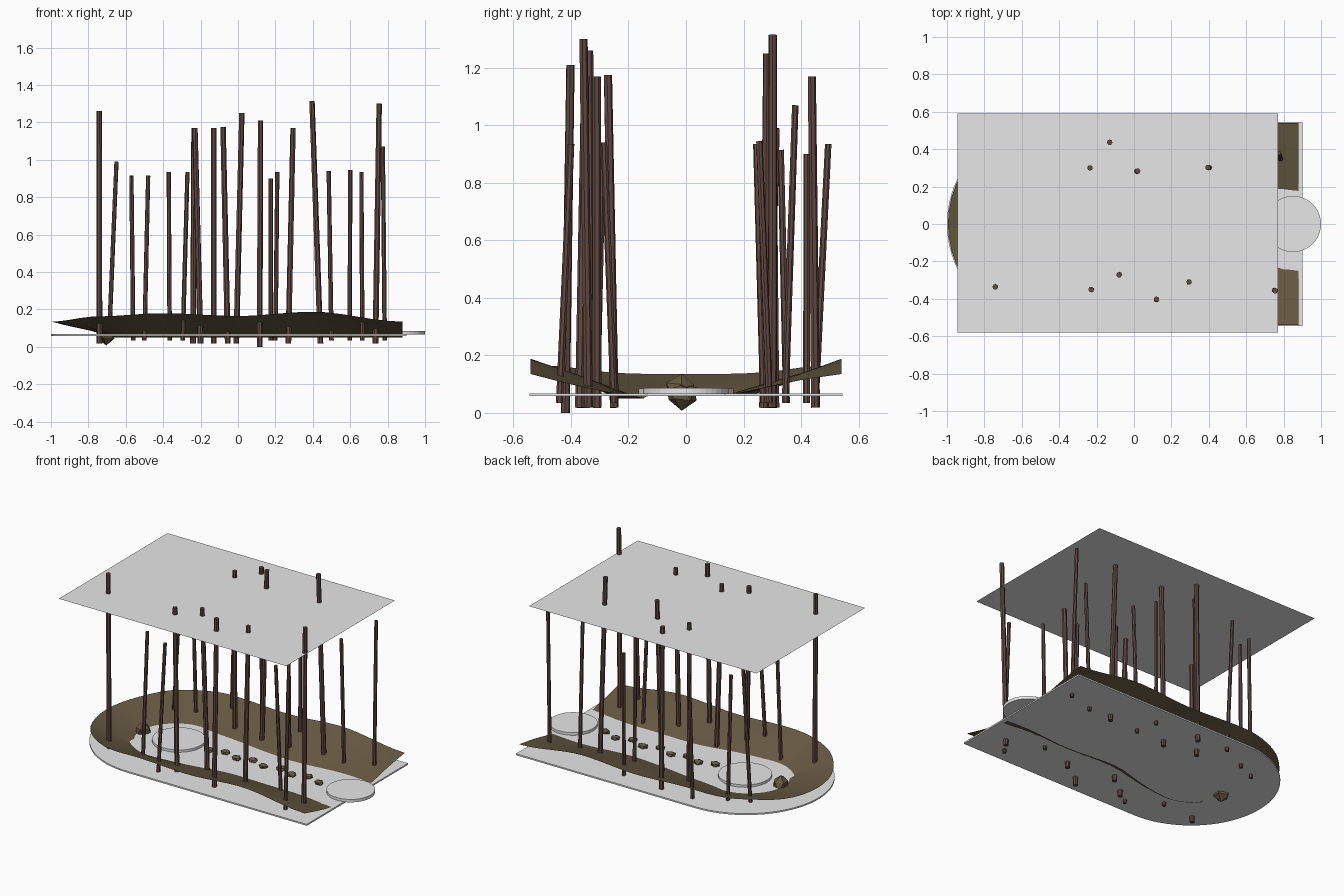
import bpy, bmesh, math, random
from mathutils import Vector, Matrix

if "Cube" in bpy.data.objects:
    bpy.data.objects.remove(bpy.data.objects["Cube"])

random.seed(4)


def material(name, rgb):
    m = bpy.data.materials.new(name)
    m.diffuse_color = (*rgb, 1)
    m.use_nodes = True
    m.node_tree.nodes["Principled BSDF"].inputs["Base Color"].default_value = m.diffuse_color
    return m


GREY = material("pale_grey", (0.8, 0.8, 0.8))
EARTH = material("earth_brown", (0.134, 0.102, 0.055))
BARK = material("bark_brown", (0.125, 0.068, 0.055))


def finish(name, bm, mat, smooth=False):
    me = bpy.data.meshes.new(name)
    bm.to_mesh(me)
    bm.free()
    me.materials.append(mat)
    for p in me.polygons:
        p.use_smooth = smooth
    ob = bpy.data.objects.new(name, me)
    bpy.context.collection.objects.link(ob)
    return ob


def disc(name, x, r, z0, z1):
    bm = bmesh.new()
    bmesh.ops.create_cone(bm, cap_ends=True, segments=40, radius1=r, radius2=r, depth=z1 - z0,
                          matrix=Matrix.Translation((x, 0, (z0 + z1) / 2)))
    finish(name, bm, GREY)


def rock(name, loc, size, seed):
    rng = random.Random(seed)
    bm = bmesh.new()
    bmesh.ops.create_icosphere(bm, subdivisions=1, radius=1)
    for v in bm.verts:
        k = rng.uniform(0.85, 1.12)
        v.co = Vector((v.co.x * size[0], v.co.y * size[1], v.co.z * size[2])) * k + Vector(loc)
    finish(name, bm, EARTH)


CX = -0.455   # centre of the rounded end

# Ground slab: straight at the right, half circle at the left
bm = bmesh.new()
R = 0.545
ring = [(0.9, -R), (0.9, R)]
for i in range(41):
    a = math.pi / 2 + math.pi * i / 40
    ring.append((CX + R * math.cos(a), R * math.sin(a)))
base = bm.faces.new([bm.verts.new((x, y, 0.058)) for x, y in ring])
ext = bmesh.ops.extrude_face_region(bm, geom=[base])
for v in ext["geom"]:
    if isinstance(v, bmesh.types.BMVert):
        v.co.z = 0.068
bmesh.ops.recalc_face_normals(bm, faces=bm.faces[:])
finish("ground_slab", bm, GREY)

# Canopy sheet overhead
bm = bmesh.new()
bm.faces.new([bm.verts.new((x, y, 1.125)) for x, y in
              ((-0.945, -0.58), (0.77, -0.58), (0.77, 0.59), (-0.945, 0.59))])
finish("canopy_sheet", bm, GREY)

# Clearing discs
disc("entrance_disc", 0.85, 0.15, 0.066, 0.086)
disc("clearing_disc", -0.445, 0.166, 0.062, 0.084)

# U-shaped earth bank, low inside and raised at its outer rim
RIM = [(-1.0, 0.135), (-0.75, 0.163), (-0.4, 0.18), (0.0, 0.165), (0.4, 0.188), (0.88, 0.135)]


def rim_height(x):
    x = max(-1.0, min(0.88, x))
    for (x0, z0), (x1, z1) in zip(RIM, RIM[1:]):
        if x <= x1:
            t = (x - x0) / (x1 - x0)
            t = t * t * (3 - 2 * t)
            return z0 + (z1 - z0) * t


stations = []   # (position on the spine, outward direction)
N = 16
for i in range(N):
    stations.append((0.88 + (CX - 0.88) * i / N, Vector((0, -1))))
for i in range(25):
    a = -math.pi / 2 - math.pi * i / 24
    stations.append((CX, Vector((math.cos(a), math.sin(a)))))
for i in range(1, N + 1):
    stations.append((CX + (0.88 - CX) * i / N, Vector((0, 1))))

bm = bmesh.new()
rows = []
for x, d in stations:
    # the inner edge widens around the clearing
    inner = 0.155 + 0.085 * max(0, 1 - max(0, x - CX) / 0.45)
    inner += 0.012 * math.sin(9 * x + 2 * d.y)
    low = 0.05 if d.y < -0.5 else 0.062
    row = []
    for k in range(7):
        t = k / 6
        r = inner + (0.54 - inner) * t
        px, py = x + d.x * r, d.y * r
        hi = rim_height(x + d.x * 0.54)
        z = low + (hi - low) * t + 0.006 * math.sin(7 * px + 4 * py) * math.sin(math.pi * t)
        row.append(bm.verts.new((px, py, z)))
    rows.append(row)
for a, b in zip(rows, rows[1:]):
    for k in range(6):
        bm.faces.new((a[k], a[k + 1], b[k + 1], b[k]))
bmesh.ops.recalc_face_normals(bm, faces=bm.faces[:])
if sum(f.normal.z for f in bm.faces) < 0:
    bmesh.ops.reverse_faces(bm, faces=bm.faces[:])
finish("earth_bank", bm, EARTH, True)

# Stepping stones and the boulder
for i in range(9):
    rock(f"stepping_stone_{i + 1}", (-0.21 + 0.104 * i, 0.018 * (-1) ** (i + 1), 0.078),
         (0.034, 0.03, 0.018), i)
rock("boulder", (-0.705, -0.015, 0.073), (0.058, 0.058, 0.064), 42)

# Tree trunks: base x, base y, top x, top y, top z
TRUNKS = [
    (-0.74, -0.33, -0.742, -0.337, 1.26), (-0.50, -0.31, -0.48, -0.29, 0.915),
    (-0.295, -0.44, -0.27, -0.40, 0.935), (-0.20, -0.37, -0.23, -0.35, 1.17),
    (-0.055, -0.25, -0.08, -0.272, 1.175), (0.115, -0.42, 0.12, -0.402, 1.21),
    (0.27, -0.31, 0.295, -0.31, 1.17), (0.50, -0.25, 0.485, -0.285, 0.94),
    (0.665, -0.44, 0.66, -0.40, 0.935), (0.735, -0.34, 0.755, -0.357, 1.30),
    (-0.69, 0.29, -0.65, 0.315, 0.99), (-0.56, 0.35, -0.57, 0.33, 0.915),
    (-0.365, 0.45, -0.37, 0.495, 0.935), (-0.24, 0.31, -0.235, 0.30, 1.17),
    (-0.13, 0.45, -0.13, 0.437, 1.17), (-0.01, 0.27, 0.02, 0.283, 1.25),
    (0.175, 0.42, 0.175, 0.42, 0.90), (0.20, 0.27, 0.21, 0.245, 0.935),
    (0.44, 0.30, 0.395, 0.302, 1.315), (0.597, 0.29, 0.60, 0.255, 0.945),
    (0.785, 0.345, 0.775, 0.38, 1.07),
]
for i, (bx, by, tx, ty, tz) in enumerate(TRUNKS):
    tall = tz > 1.1
    a, b = Vector((bx, by, 0.018 if tall else 0.035)), Vector((tx, ty, tz))
    r = 0.016 if tall else 0.0125
    rot = (b - a).to_track_quat('Z', 'Y').to_matrix().to_4x4()
    bm = bmesh.new()
    bmesh.ops.create_cone(bm, cap_ends=True, segments=7, radius1=r, radius2=r * 0.93,
                          depth=(b - a).length,
                          matrix=Matrix.Translation((a + b) / 2) @ rot)
    if i == 5:   # the deepest trunk reaches the ground plane
        for v in bm.verts:
            if v.co.z < 0.1:
                v.co.z = 0.0
    finish(f"tree_trunk_{i + 1}", bm, BARK)
